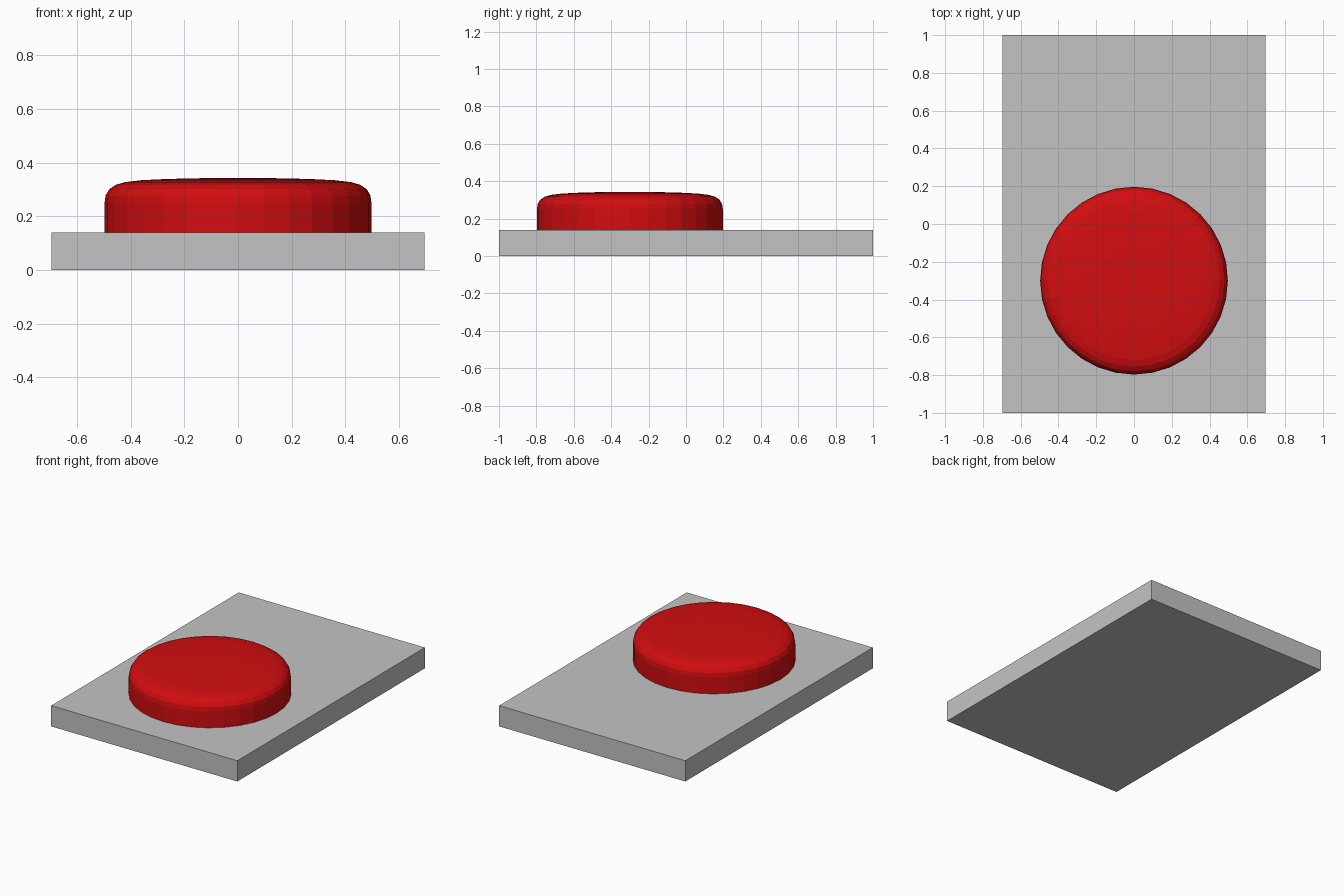
import bpy, bmesh, math

if "Cube" in bpy.data.objects:
    bpy.data.objects.remove(bpy.data.objects["Cube"])


def material(name, colour):
    m = bpy.data.materials.new(name)
    m.diffuse_color = (*colour, 1)
    m.use_nodes = True
    m.node_tree.nodes["Principled BSDF"].inputs["Base Color"].default_value = m.diffuse_color
    return m


def add_object(name, bm, mat):
    bmesh.ops.recalc_face_normals(bm, faces=bm.faces)
    mesh = bpy.data.meshes.new(name)
    bm.to_mesh(mesh)
    bm.free()
    mesh.materials.append(mat)
    ob = bpy.data.objects.new(name, mesh)
    bpy.context.collection.objects.link(ob)
    return ob


grey = material("light grey", (0.55, 0.55, 0.55))
red = material("red", (0.65, 0.004, 0.005))

# Base plate
bm = bmesh.new()
bmesh.ops.create_cube(bm, size=1)
bmesh.ops.scale(bm, vec=(1.39, 2.0, 0.14), verts=bm.verts)
bmesh.ops.translate(bm, vec=(0, 0, 0.07), verts=bm.verts)
add_object("base_plate", bm, grey)

# Push button: rounded, slightly domed disc (radius, height)
profile = [(0.497, 0.14), (0.497, 0.25), (0.493, 0.278), (0.479, 0.301),
           (0.455, 0.317), (0.42, 0.327), (0.36, 0.334), (0.28, 0.338),
           (0.18, 0.341), (0.08, 0.342)]
SIDES = 32
bm = bmesh.new()
rings = []
for r, z in profile:
    rings.append([bm.verts.new((r * math.cos(2 * math.pi * i / SIDES),
                                r * math.sin(2 * math.pi * i / SIDES) - 0.30, z))
                  for i in range(SIDES)])
for low, high in zip(rings, rings[1:]):
    for i in range(SIDES):
        j = (i + 1) % SIDES
        bm.faces.new((low[i], low[j], high[j], high[i]))
bm.faces.new(rings[0][::-1])
bm.faces.new(rings[-1])
add_object("push_button", bm, red)
